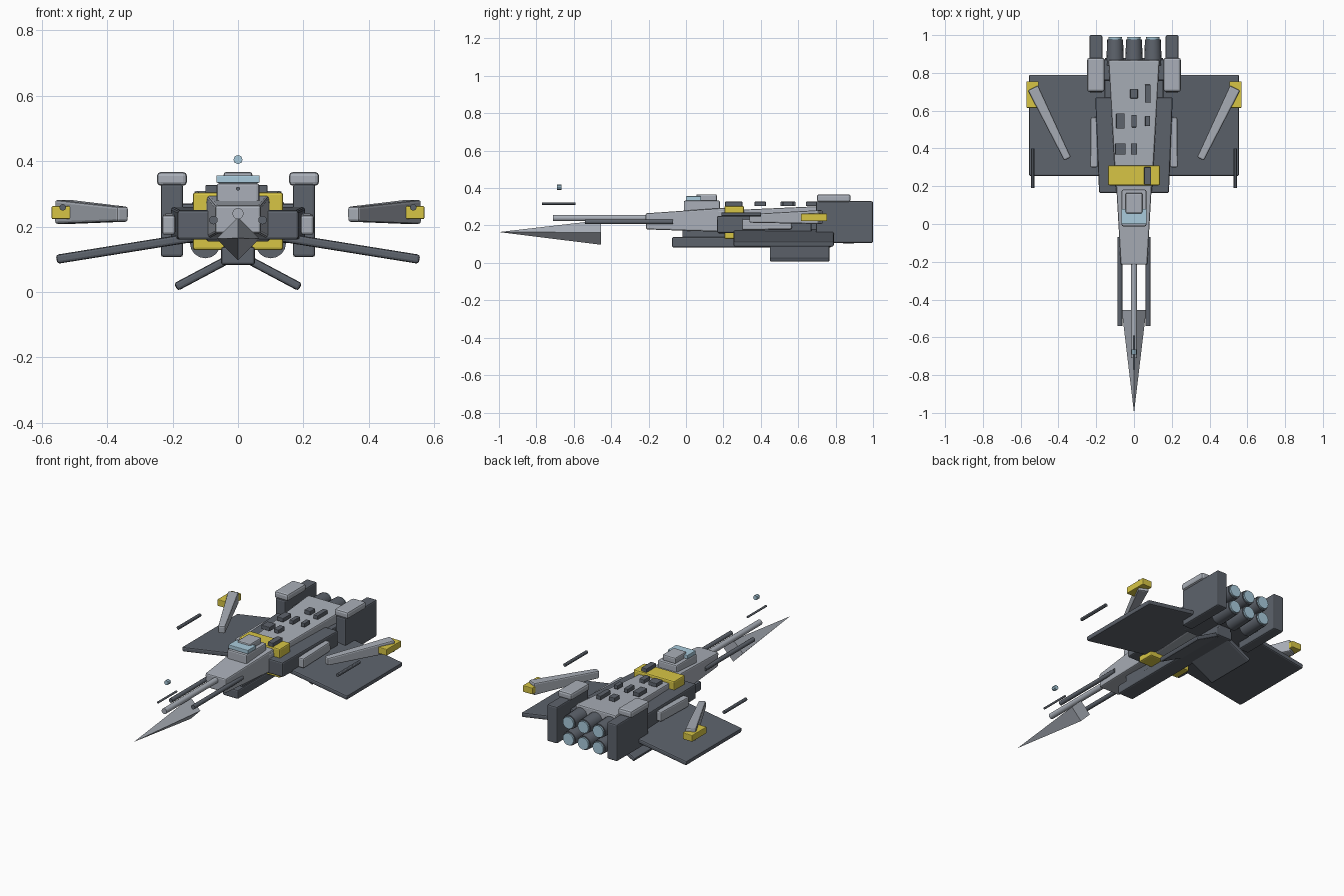
import bpy, bmesh
from mathutils import Vector

if "Cube" in bpy.data.objects:
    bpy.data.objects.remove(bpy.data.objects["Cube"])

def material(name, col):
    m = bpy.data.materials.new(name)
    m.diffuse_color = (*col, 1)
    m.use_nodes = True
    m.node_tree.nodes["Principled BSDF"].inputs["Base Color"].default_value = m.diffuse_color
    return m

DARK = material("dark_hull", (0.11, 0.125, 0.15))
LIGHT = material("light_hull", (0.40, 0.43, 0.48))
YELLOW = material("yellow_trim", (0.68, 0.56, 0.06))
BLUE = material("blue_glass", (0.40, 0.60, 0.72))

def finish(name, bm, mat, mirror=False, bevel=0.0, smooth=True):
    bmesh.ops.recalc_face_normals(bm, faces=bm.faces)
    me = bpy.data.meshes.new(name)
    bm.to_mesh(me)
    bm.free()
    ob = bpy.data.objects.new(name, me)
    bpy.context.collection.objects.link(ob)
    if mat:
        me.materials.append(mat)
    if smooth:
        bpy.ops.object.select_all(action='DESELECT')
        ob.select_set(True)
        bpy.context.view_layer.objects.active = ob
        bpy.ops.object.shade_smooth_by_angle()
    if bevel:
        b = ob.modifiers.new("bevel", 'BEVEL')
        b.width, b.segments, b.limit_method = bevel, 2, 'ANGLE'
    if mirror:
        ob.modifiers.new("mirror", 'MIRROR')
    return ob

def beam(name, p0, p1, s0, s1, mat, mirror=False, bevel=0.008):
    """Tapered box from p0 to p1; s0, s1 are (half width, half height)."""
    p0, p1 = Vector(p0), Vector(p1)
    d = (p1 - p0).normalized()
    side = d.cross(Vector((0, 0, 1))).normalized()
    up = side.cross(d)
    bm = bmesh.new()
    rings = [[bm.verts.new(p + side * w * a + up * h * b)
              for a, b in ((-1, -1), (1, -1), (1, 1), (-1, 1))]
             for p, (w, h) in ((p0, s0), (p1, s1))]
    for r in rings:
        bm.faces.new(r)
    for i in range(4):
        j = (i + 1) % 4
        bm.faces.new((rings[0][i], rings[0][j], rings[1][j], rings[1][i]))
    return finish(name, bm, mat, mirror, bevel, smooth=False)

def box(name, x, y, z, mat, mirror=False, bevel=0.008):
    """Box from (min, max) ranges."""
    cx, cz = sum(x) / 2, sum(z) / 2
    s = ((x[1] - x[0]) / 2, (z[1] - z[0]) / 2)
    return beam(name, (cx, y[0], cz), (cx, y[1], cz), s, s, mat, mirror, bevel)

def tube(name, x, z, y0, y1, r0, mat, r1=None, mirror=False, n=16):
    """Round bar along y, from front y0 to back y1."""
    bm = bmesh.new()
    bmesh.ops.create_cone(bm, cap_ends=True, segments=n, radius1=r0,
                          radius2=r0 if r1 is None else r1, depth=y1 - y0)
    for v in bm.verts:
        v.co = Vector((x + v.co.x, (y0 + y1) / 2 + v.co.z, z + v.co.y))
    return finish(name, bm, mat, mirror, smooth=n > 4)

# Nose spike: four-sided with a diamond section
bm = bmesh.new()
tip = bm.verts.new((0, -1, 0.165))
base = [bm.verts.new(c) for c in ((0.065, -0.455, 0.163), (0, -0.455, 0.228),
                                  (-0.065, -0.455, 0.163), (0, -0.455, 0.097))]
bm.faces.new(base)
for i in range(4):
    bm.faces.new((tip, base[i], base[(i + 1) % 4]))
finish("nose_spike", bm, LIGHT, smooth=False)

# Forward guns
tube("centre_gun", 0, 0.24, -0.71, -0.15, 0.017, LIGHT)
tube("side_gun", 0.075, 0.22, -0.54, -0.07, 0.013, DARK, mirror=True)
tube("antenna_rod", 0, 0.316, -0.77, -0.59, 0.006, DARK)
tube("sensor_block", 0, 0.405, -0.69, -0.665, 0.014, BLUE, n=8)

# Fuselage
beam("front_fuselage", (0, -0.215, 0.222), (0, 0.22, 0.23),
     (0.07, 0.043), (0.095, 0.065), LIGHT)
beam("main_fuselage", (0, 0.17, 0.217), (0, 0.87, 0.232),
     (0.095, 0.062), (0.135, 0.078), LIGHT)
beam("mid_hull", (0, 0.165, 0.205), (0, 0.67, 0.21),
     (0.185, 0.045), (0.205, 0.05), DARK)
beam("rear_hull", (0, 0.6, 0.2), (0, 0.88, 0.2),
     (0.155, 0.05), (0.155, 0.05), DARK)
box("keel", (-0.052, 0.052), (-0.075, 0.78), (0.083, 0.138), DARK)
box("keel_core", (-0.045, 0.045), (-0.02, 0.78), (0.12, 0.2), DARK)
box("yellow_collar", (-0.138, 0.138), (0.205, 0.31), (0.128, 0.305), YELLOW)

# Cockpit
box("cockpit_base", (-0.065, 0.065), (-0.012, 0.182), (0.265, 0.333), LIGHT)
box("cockpit_glass", (-0.066, 0.066), (0.0, 0.08), (0.334, 0.357), BLUE, bevel=0.003)
box("cockpit_cap", (-0.044, 0.044), (0.055, 0.165), (0.328, 0.367), LIGHT)

# Roof blocks: x, y, half x, half y
for i, (x, y, w, l) in enumerate((
        (0, 0.69, 0.02, 0.025), (0.072, 0.69, 0.015, 0.048),
        (-0.072, 0.545, 0.022, 0.04), (0, 0.545, 0.013, 0.033),
        (0.072, 0.545, 0.013, 0.027), (-0.072, 0.397, 0.028, 0.03),
        (0, 0.397, 0.017, 0.03), (0.072, 0.255, 0.018, 0.046))):
    box(f"roof_block_{i + 1}", (x - w, x + w), (y - l, y + l), (0.303, 0.327),
        DARK, bevel=0.003)

# Side pods
beam("side_pod", (0.212, 0.3, 0.205), (0.209, 0.565, 0.21),
     (0.02, 0.03), (0.02, 0.03), LIGHT, mirror=True)

# Tail blocks with caps
box("tail_block", (0.168, 0.236), (0.695, 1.0), (0.107, 0.33), DARK, mirror=True)
box("tail_cap", (0.156, 0.248), (0.7, 0.88), (0.325, 0.367), LIGHT,
    mirror=True, bevel=0.012)
box("tail_link", (0.1, 0.18), (0.76, 0.87), (0.15, 0.27), DARK, mirror=True)

# Six engines with glowing ends
for row, z in (("lower", 0.15), ("upper", 0.25)):
    for col, x in (("left", -0.1), ("centre", 0), ("right", 0.1)):
        tube(f"{row}_{col}_engine", x, z, 0.84, 0.978, 0.047, DARK, 0.042)
        tube(f"{row}_{col}_exhaust", x, z, 0.97, 0.99, 0.034, BLUE, 0.036)

# Drooping wings and belly fins (beams running outwards)
beam("wing", (0.1, 0.522, 0.173), (0.555, 0.522, 0.1),
     (0.268, 0.014), (0.268, 0.014), DARK, mirror=True)
beam("belly_fin", (0.03, 0.608, 0.1), (0.19, 0.608, 0.015),
     (0.16, 0.013), (0.16, 0.013), DARK, mirror=True)

# Wing-tip struts, their yellow blocks and guns
beam("wing_strut", (0.352, 0.345, 0.238), (0.535, 0.72, 0.245),
     (0.02, 0.023), (0.03, 0.037), LIGHT, mirror=True)
box("strut_block", (0.505, 0.57), (0.615, 0.755), (0.223, 0.263), YELLOW,
    mirror=True, bevel=0.004)
tube("wing_tip_gun", 0.536, 0.259, 0.19, 0.4, 0.01, DARK, mirror=True, n=12)
